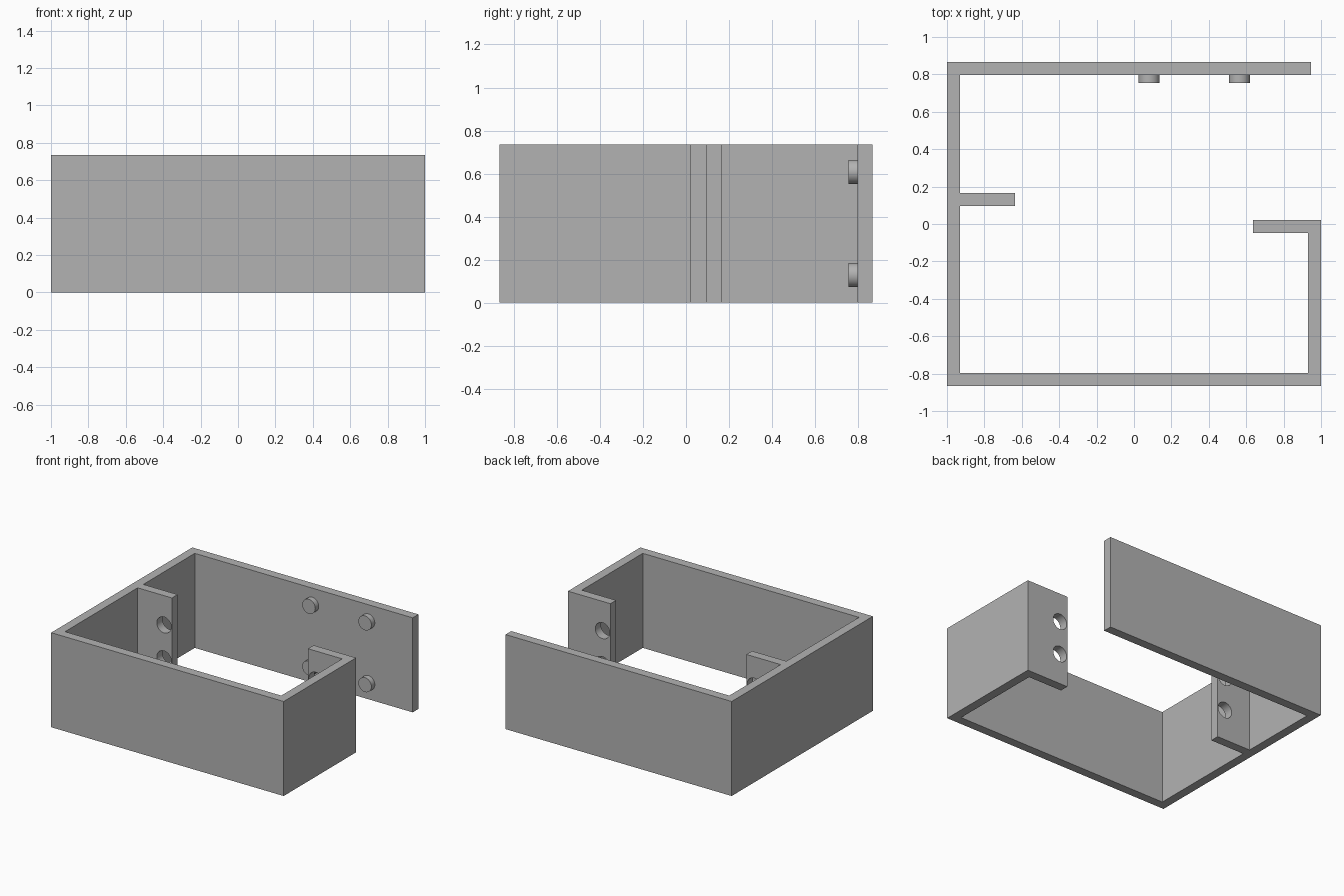
import bpy, bmesh, math

cube = bpy.data.objects.get("Cube")
if cube:
    bpy.data.objects.remove(cube, do_unlink=True)

HEIGHT = 0.735
WALL = 0.07          # wall thickness
X, Y = 1.0, 0.867    # outer half sizes
TIP = 0.635          # inner end of both flanges

grey = bpy.data.materials.new("plain grey")
grey.use_nodes = True
colour = (0.45, 0.45, 0.45, 1)
grey.diffuse_color = colour
grey.node_tree.nodes["Principled BSDF"].inputs["Base Color"].default_value = colour


def smooth(obj):
    bpy.ops.object.select_all(action='DESELECT')
    obj.select_set(True)
    bpy.context.view_layer.objects.active = obj
    bpy.ops.object.shade_smooth_by_angle(angle=math.radians(30))


def cylinder_y(name, x, y, z, radius, depth):
    """Cylinder lying along the y axis."""
    bpy.ops.mesh.primitive_cylinder_add(vertices=48, radius=radius, depth=depth,
                                        location=(x, y, z),
                                        rotation=(math.pi / 2, 0, 0))
    obj = bpy.context.object
    obj.name = name
    obj.data.materials.append(grey)
    return obj


# Wall strip with its two flanges, as one extruded plan outline
inx, iny = X - WALL, Y - WALL
left_y, right_y = 0.095, -0.048      # front faces of the flanges
outline = [
    (-X, -Y), (X, -Y), (X, right_y + WALL), (TIP, right_y + WALL),
    (TIP, right_y), (inx, right_y), (inx, -iny), (-inx, -iny),
    (-inx, left_y), (-TIP, left_y), (-TIP, left_y + WALL), (-inx, left_y + WALL),
    (-inx, iny), (0.945, iny), (0.945, Y), (-X, Y),
]
bm = bmesh.new()
base = bm.faces.new([bm.verts.new((x, y, 0)) for x, y in outline])
top = bmesh.ops.extrude_face_region(bm, geom=[base])["geom"]
bmesh.ops.translate(bm, vec=(0, 0, HEIGHT),
                    verts=[g for g in top if isinstance(g, bmesh.types.BMVert)])
bmesh.ops.recalc_face_normals(bm, faces=bm.faces)
mesh = bpy.data.meshes.new("bracket_wall")
bm.to_mesh(mesh)
bm.free()
mesh.materials.append(grey)
wall = bpy.data.objects.new("bracket_wall", mesh)
bpy.context.collection.objects.link(wall)

# Screw holes through the flanges
for x, y in ((-0.703, left_y), (0.703, right_y)):
    for z in (0.243, 0.507):
        cutter = cylinder_y("hole_cutter", x, y + WALL / 2, z, 0.062, 0.2)
        cutter.hide_render = True
        bpy.context.view_layer.objects.active = wall
        mod = wall.modifiers.new("hole", 'BOOLEAN')
        mod.operation = 'DIFFERENCE'
        mod.solver = 'EXACT'
        mod.object = cutter
        bpy.ops.object.modifier_apply(modifier=mod.name)
        bpy.data.objects.remove(cutter, do_unlink=True)
smooth(wall)

# Round pegs on the inside of the back wall
for column, x in (("inner", 0.08), ("outer", 0.563)):
    for row, z in (("lower", 0.128), ("upper", 0.608)):
        smooth(cylinder_y(f"{row}_{column}_peg", x, 0.787, z, 0.056, 0.064))
